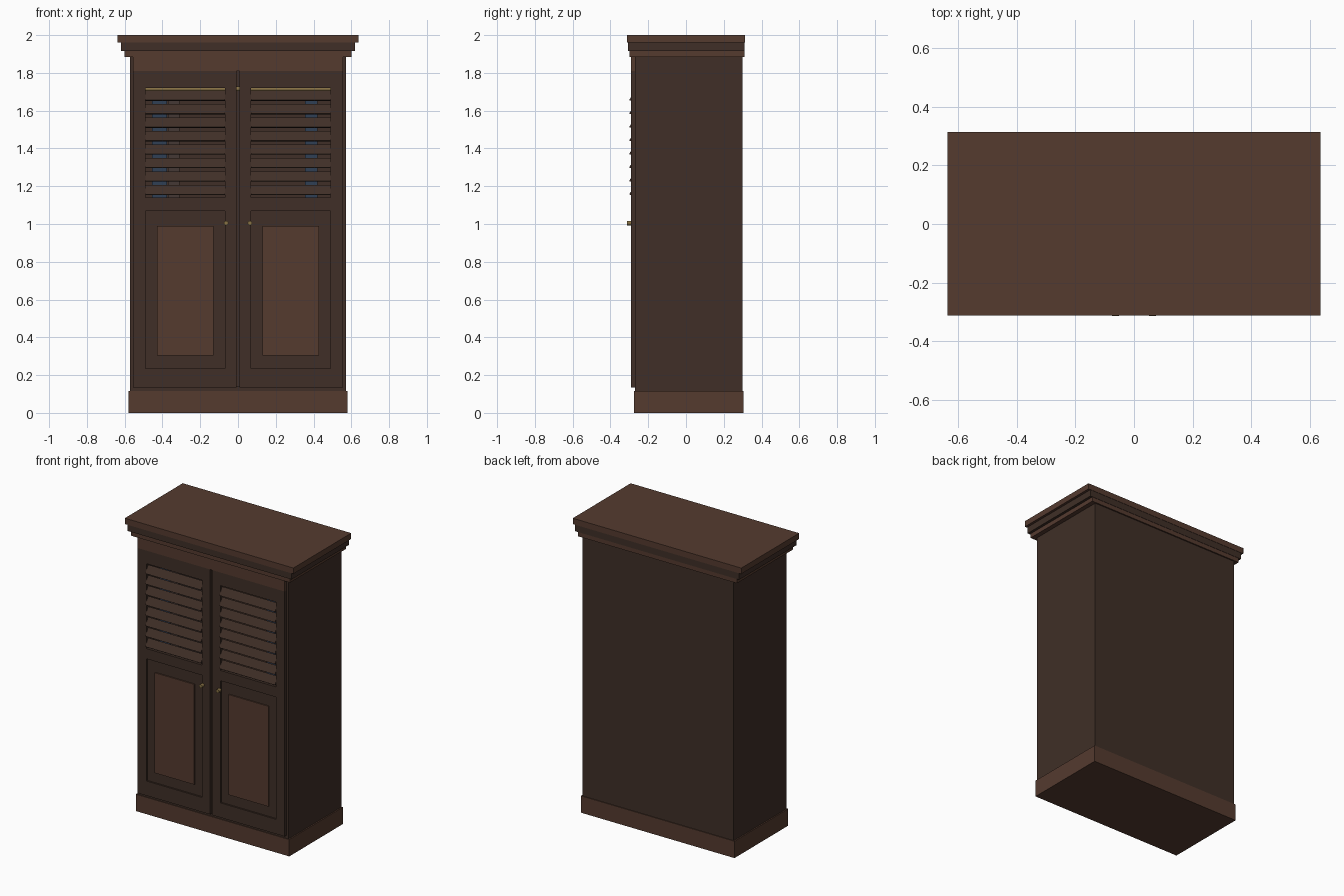
import bpy, bmesh, math
from mathutils import Matrix

if "Cube" in bpy.data.objects:
    bpy.data.objects.remove(bpy.data.objects["Cube"])


def material(name, rgb):
    m = bpy.data.materials.new(name)
    m.diffuse_color = (*rgb, 1)
    m.use_nodes = True
    m.node_tree.nodes["Principled BSDF"].inputs["Base Color"].default_value = m.diffuse_color
    return m


DARK = material("dark_wood", (0.05, 0.028, 0.02))
WARM = material("warm_wood", (0.09, 0.043, 0.028))
BRASS = material("brass", (0.25, 0.17, 0.06))
CLOTH = material("blue_cloth", (0.03, 0.05, 0.09))
CLOTH2 = material("brown_cloth", (0.06, 0.04, 0.035))


def finish(name, bm, mat):
    mesh = bpy.data.meshes.new(name)
    bm.to_mesh(mesh)
    bm.free()
    mesh.materials.append(mat)
    ob = bpy.data.objects.new(name, mesh)
    bpy.context.collection.objects.link(ob)
    return ob


def box(name, x, y, z, mat, tilt=0):
    """Box from (min, max) ranges, optionally tilted about its own x axis."""
    c = [(a + b) / 2 for a, b in (x, y, z)]
    s = [b - a for a, b in (x, y, z)]
    bm = bmesh.new()
    bmesh.ops.create_cube(bm, size=1, matrix=Matrix.Translation(c)
                          @ Matrix.Rotation(tilt, 4, 'X') @ Matrix.Diagonal((*s, 1)))
    return finish(name, bm, mat)


def rod(name, centre, radius, length, axis, mat, sides=16):
    bm = bmesh.new()
    bmesh.ops.create_cone(bm, cap_ends=True, segments=sides, radius1=radius, radius2=radius,
                          depth=length, matrix=Matrix.Translation(centre)
                          @ Matrix.Rotation(math.pi / 2, 4, axis))
    ob = finish(name, bm, mat)
    for p in ob.data.polygons:
        p.use_smooth = len(p.vertices) == 4
    return ob


def span(side, a, b):
    """Mirror an x range to the chosen side."""
    return tuple(sorted((side * a, side * b)))


# Plinth and hollow carcass
box("plinth", (-0.58, 0.58), (-0.275, 0.305), (0, 0.115), WARM)
box("back_panel", (-0.571, 0.571), (0.28, 0.30), (0.115, 1.885), DARK)
box("carcass_floor", (-0.55, 0.55), (-0.27, 0.28), (0.115, 0.14), DARK)
box("carcass_top", (-0.55, 0.55), (-0.27, 0.28), (1.81, 1.885), DARK)
for side, label in ((-1, "left"), (1, "right")):
    box(f"{label}_side", span(side, 0.55, 0.571), (-0.27, 0.28), (0.115, 1.885), DARK)

# Frieze and stepped cornice
box("frieze", (-0.555, 0.555), (-0.291, -0.27), (1.81, 1.885), WARM)
box("cornice_lower", (-0.602, 0.602), (-0.298, 0.309), (1.885, 1.915), WARM)
box("cornice_middle", (-0.62, 0.62), (-0.306, 0.311), (1.915, 1.96), DARK)
box("cornice_upper", (-0.637, 0.637), (-0.312, 0.313), (1.96, 2.0), WARM)

# Pair of doors: frame, louvres, raised panel, knob
FRONT = (-0.29, -0.268)
for side, label in ((-1, "left"), (1, "right")):
    box(f"{label}_door_inner_stile", span(side, 0.007, 0.07), FRONT, (0.135, 1.81), DARK)
    box(f"{label}_door_outer_stile", span(side, 0.49, 0.555), FRONT, (0.135, 1.81), DARK)
    opening = span(side, 0.07, 0.49)
    for part, z in (("bottom_rail", (0.135, 0.235)), ("middle_rail", (1.07, 1.14)),
                    ("top_rail", (1.72, 1.81))):
        box(f"{label}_door_{part}", opening, FRONT, z, DARK)
    box(f"{label}_door_panel", opening, (-0.279, -0.268), (0.235, 1.07), DARK)
    box(f"{label}_door_raised_panel", span(side, 0.13, 0.43), (-0.287, -0.279),
        (0.305, 0.99), WARM)
    for i in range(8):
        z = 1.679 - 0.0714 * i
        box(f"{label}_louvre_{i + 1}", opening, (-0.286, -0.278), (z - 0.029, z + 0.029),
            DARK, tilt=math.radians(-32))
    rod(f"{label}_knob", (side * 0.063, -0.301, 1.005), 0.012, 0.024, 'X', BRASS)

# Hanging rail and clothes glimpsed between the louvres
rod("hanging_rail", (0, 0, 1.715), 0.012, 1.1, 'Y', BRASS)
for i, (x0, x1, mat) in enumerate(((-0.455, -0.375, CLOTH), (-0.37, -0.31, CLOTH2),
                                   (0.355, 0.42, CLOTH))):
    box(f"garment_{i + 1}", (x0, x1), (-0.2, 0.2), (0.8, 1.68), mat)
